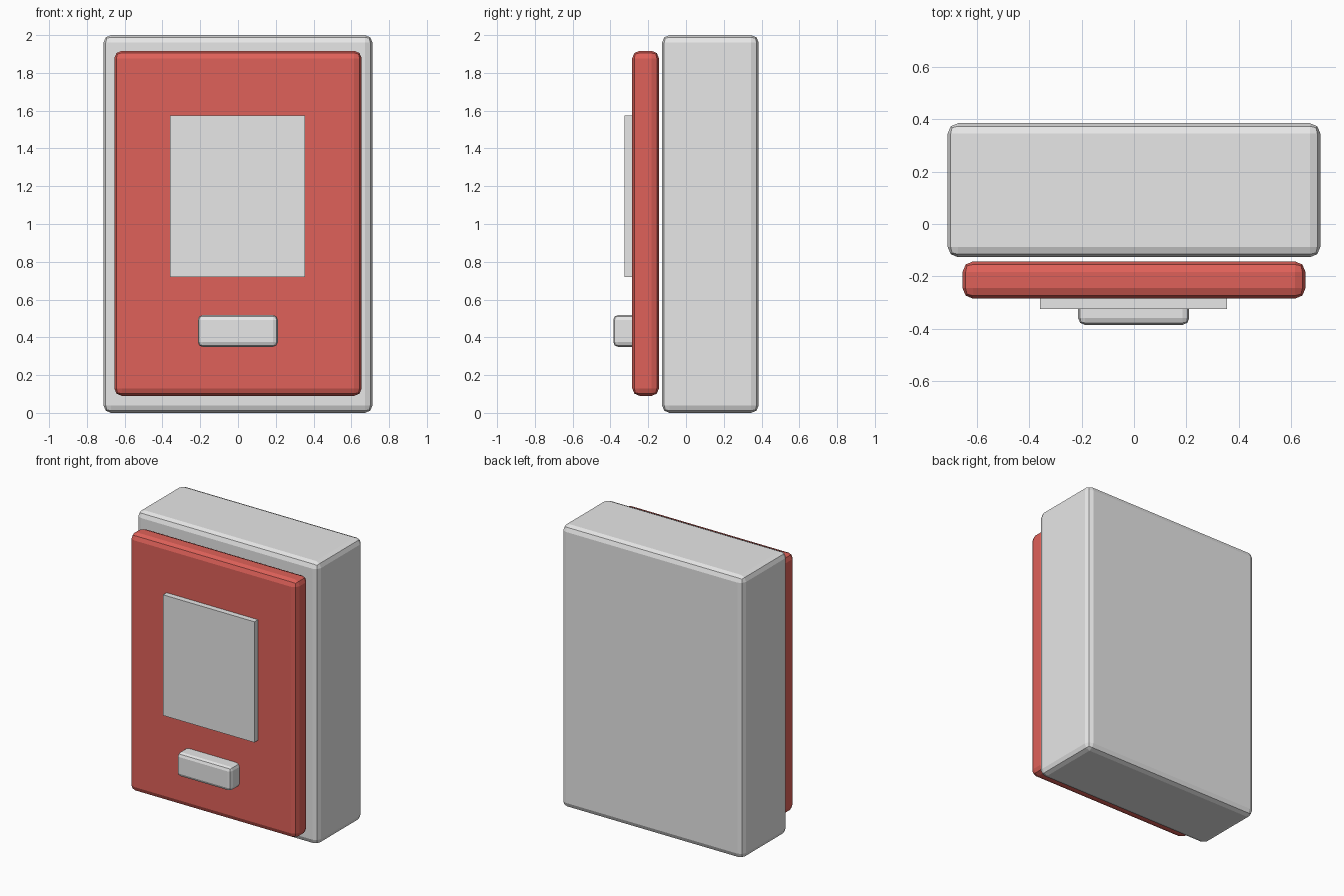
import bpy
import bmesh
from mathutils import Vector

old = bpy.data.objects.get("Cube")
if old:
    bpy.data.objects.remove(old, do_unlink=True)


def make_material(name, rgb):
    mat = bpy.data.materials.new(name)
    mat.use_nodes = True
    color = (*rgb, 1.0)
    mat.diffuse_color = color
    mat.node_tree.nodes["Principled BSDF"].inputs["Base Color"].default_value = color
    return mat


def make_box(name, low, high, mat, bevel=0.0):
    """Box between two corners, with optional faceted rounded edges."""
    low, high = Vector(low), Vector(high)
    bm = bmesh.new()
    bmesh.ops.create_cube(bm, size=1.0)
    bmesh.ops.scale(bm, vec=high - low, verts=bm.verts)
    mesh = bpy.data.meshes.new(name)
    bm.to_mesh(mesh)
    bm.free()
    mesh.materials.append(mat)
    obj = bpy.data.objects.new(name, mesh)
    obj.location = (low + high) / 2
    bpy.context.collection.objects.link(obj)
    if bevel:
        mod = obj.modifiers.new("rounded_edges", "BEVEL")
        mod.width = bevel
        mod.segments = 2
        mod.limit_method = "NONE"
    return obj


grey = make_material("light_grey", (0.8, 0.8, 0.8))
red = make_material("soft_red", (0.74, 0.12, 0.10))

# Cabinet body and the door standing just in front of it
make_box("cabinet_body", (-0.712, -0.127, 0), (0.712, 0.385, 2), grey, 0.04)
make_box("front_door", (-0.655, -0.285, 0.09), (0.655, -0.143, 1.917), red, 0.04)

# Display plate and handle on the door
make_box("display_plate", (-0.36, -0.325, 0.72), (0.356, -0.26, 1.575), grey)
make_box("door_handle", (-0.213, -0.385, 0.35), (0.211, -0.25, 0.518), grey, 0.025)
